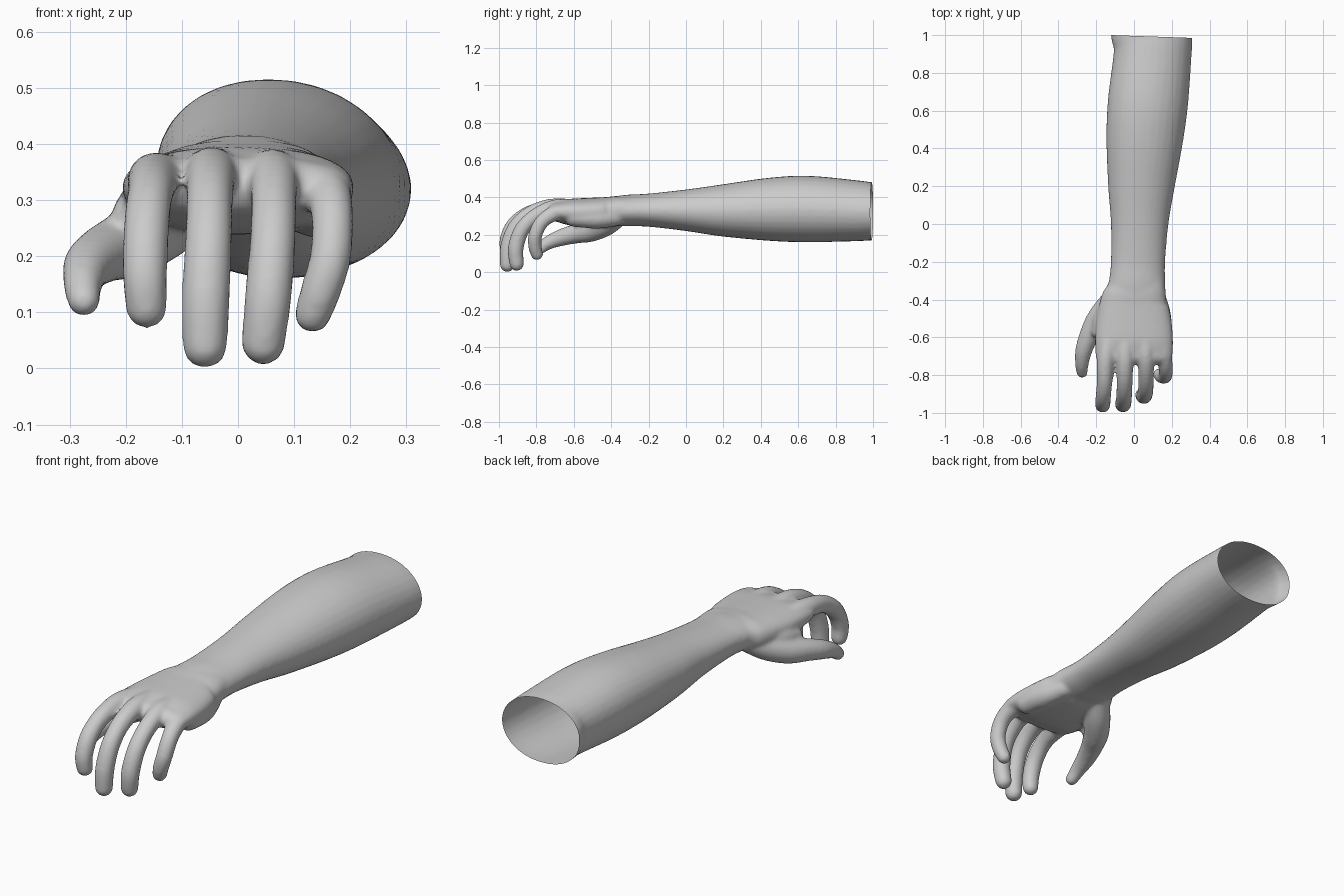
import bpy, bmesh, math
from mathutils import Vector

if "Cube" in bpy.data.objects:
    bpy.data.objects.remove(bpy.data.objects["Cube"])

SIDES = 32


def spline(rows, steps=8):
    """Catmull-Rom interpolation of (x, y, z, half_width, half_height) rows."""
    out = []
    for i in range(len(rows) - 1):
        p = [rows[max(0, min(len(rows) - 1, i + k))] for k in (-1, 0, 1, 2)]
        for s in range(steps):
            t = s / steps
            out.append([0.5 * (2 * b + (c - a) * t + (2 * a - 5 * b + 4 * c - d) * t * t
                               + (3 * b - a - 3 * c + d) * t ** 3) for a, b, c, d in zip(*p)])
    out.append(list(rows[-1]))
    return out


def loft(bm, rows, power=2.0, lean=0.0):
    """Closed tube with rounded ends along the rows."""
    pts = spline(rows)
    pos = [Vector(p[:3]) for p in pts]
    rings = []
    for i, p in enumerate(pts):
        tan = (pos[min(i + 1, len(pos) - 1)] - pos[max(i - 1, 0)]).normalized()
        rings.append((pos[i], tan, p[3], p[4]))

    def cap(ring, sign):
        c, t, w, h = ring
        m = min(w, h)
        res = []
        for deg in (20, 40, 60, 80):
            a = math.radians(deg)
            k = m * (1 - math.cos(a))
            res.append((c + t * sign * m * math.sin(a), t, w - k, h - k))
        return res

    rings = cap(rings[0], -1)[::-1] + rings + cap(rings[-1], 1)
    loops = []
    for c, t, w, h in rings:
        side = Vector((1, 0, 0))
        side = (side - t * side.dot(t)).normalized()
        up = side.cross(t)
        loop = []
        for k in range(SIDES):
            a = 2 * math.pi * k / SIDES
            ca, sa = math.cos(a), math.sin(a)
            u = math.copysign(abs(ca) ** (2 / power), ca) * w
            v = math.copysign(abs(sa) ** (2 / power), sa) * h
            if up.z * v > 0:
                u -= lean * abs(v)
            loop.append(bm.verts.new(c + side * u + up * v))
        loops.append(loop)
    for a, b in zip(loops, loops[1:]):
        for k in range(SIDES):
            n = (k + 1) % SIDES
            bm.faces.new((a[k], a[n], b[n], b[k]))
    bm.faces.new(loops[0][::-1])
    bm.faces.new(loops[-1])


def section(y, left, right, bottom, top):
    return ((left + right) / 2, y, (bottom + top) / 2, (right - left) / 2, (top - bottom) / 2)


def digit(bm, *pts):
    loft(bm, [(x, y, z, r, r) for x, y, z, r in pts])


bm = bmesh.new()

# Forearm, narrowing to the wrist
loft(bm, [section(*s) for s in (
    (1.10, -0.13, 0.31, 0.175, 0.475),
    (1.00, -0.12, 0.312, 0.17, 0.48),
    (0.90, -0.107, 0.305, 0.165, 0.492),
    (0.65, -0.137, 0.287, 0.16, 0.515),
    (0.45, -0.146, 0.26, 0.167, 0.505),
    (0.20, -0.137, 0.215, 0.19, 0.47),
    (0.00, -0.122, 0.182, 0.22, 0.442),
    (-0.20, -0.122, 0.165, 0.243, 0.42),
    (-0.32, -0.135, 0.167, 0.246, 0.413),
    (-0.45, -0.165, 0.175, 0.25, 0.395))], 2.1, 0.1)

# Palm and back of the hand
loft(bm, [section(*s) for s in (
    (-0.25, -0.11, 0.155, 0.26, 0.405),
    (-0.35, -0.145, 0.17, 0.25, 0.408),
    (-0.42, -0.18, 0.183, 0.24, 0.402),
    (-0.52, -0.20, 0.20, 0.24, 0.397),
    (-0.62, -0.207, 0.207, 0.25, 0.392),
    (-0.69, -0.205, 0.205, 0.27, 0.378))], 2.4)

# Heel of the hand on the little finger side
digit(bm, (0.115, -0.38, 0.295, 0.05), (0.14, -0.48, 0.288, 0.055), (0.15, -0.60, 0.295, 0.052))

# Four fingers, each curling down from its knuckle
digit(bm, (-0.13, -0.60, 0.335, 0.046), (-0.15, -0.72, 0.338, 0.046), (-0.156, -0.84, 0.313, 0.041),
      (-0.163, -0.92, 0.252, 0.041), (-0.166, -0.957, 0.17, 0.040), (-0.163, -0.955, 0.108, 0.037))
digit(bm, (-0.045, -0.60, 0.345, 0.046), (-0.048, -0.72, 0.347, 0.046), (-0.05, -0.83, 0.313, 0.042),
      (-0.052, -0.91, 0.24, 0.042), (-0.057, -0.95, 0.135, 0.043), (-0.059, -0.955, 0.04, 0.040))
digit(bm, (0.055, -0.58, 0.345, 0.045), (0.063, -0.70, 0.343, 0.045), (0.064, -0.80, 0.302, 0.041),
      (0.062, -0.875, 0.23, 0.041), (0.054, -0.91, 0.13, 0.042), (0.045, -0.905, 0.045, 0.039))
digit(bm, (0.135, -0.56, 0.328, 0.042), (0.155, -0.68, 0.322, 0.043), (0.168, -0.765, 0.275, 0.038),
      (0.165, -0.805, 0.20, 0.037), (0.148, -0.808, 0.14, 0.036), (0.133, -0.797, 0.096, 0.033))

# Thumb with its fleshy base, and the web towards the first finger
digit(bm, (-0.075, -0.36, 0.30, 0.055), (-0.135, -0.43, 0.255, 0.062), (-0.195, -0.51, 0.222, 0.06),
      (-0.237, -0.59, 0.205, 0.052), (-0.266, -0.67, 0.184, 0.045), (-0.276, -0.74, 0.155, 0.036),
      (-0.275, -0.785, 0.122, 0.030))
digit(bm, (-0.11, -0.42, 0.30, 0.06), (-0.165, -0.50, 0.285, 0.05), (-0.19, -0.57, 0.272, 0.036))

bmesh.ops.recalc_face_normals(bm, faces=bm.faces)
source_mesh = bpy.data.meshes.new("arm_parts")
bm.to_mesh(source_mesh)
bm.free()
source = bpy.data.objects.new("arm_parts", source_mesh)
bpy.context.collection.objects.link(source)

# Fuse the parts into one skin and soften the joins
remesh = source.modifiers.new("fuse", 'REMESH')
remesh.mode = 'VOXEL'
remesh.voxel_size = 0.009
smooth = source.modifiers.new("soften", 'SMOOTH')
smooth.factor = 0.5
smooth.iterations = 8
depsgraph = bpy.context.evaluated_depsgraph_get()
mesh = bpy.data.meshes.new_from_object(source.evaluated_get(depsgraph))
bpy.data.objects.remove(source)

# Cut the forearm open at the elbow end
bm = bmesh.new()
bm.from_mesh(mesh)
bmesh.ops.bisect_plane(bm, geom=bm.verts[:] + bm.edges[:] + bm.faces[:], dist=1e-5,
                       plane_co=(-0.12, 1.0, 0.3), plane_no=(0.035, 1, 0), clear_outer=True)
for f in bm.faces:
    f.smooth = True
bm.to_mesh(mesh)
bm.free()

arm = bpy.data.objects.new("forearm_and_hand", mesh)
bpy.context.collection.objects.link(arm)
skin = bpy.data.materials.new("plain grey")
skin.diffuse_color = (0.6, 0.6, 0.6, 1)
skin.use_nodes = True
skin.node_tree.nodes["Principled BSDF"].inputs["Base Color"].default_value = skin.diffuse_color
mesh.materials.clear()
mesh.materials.append(skin)
